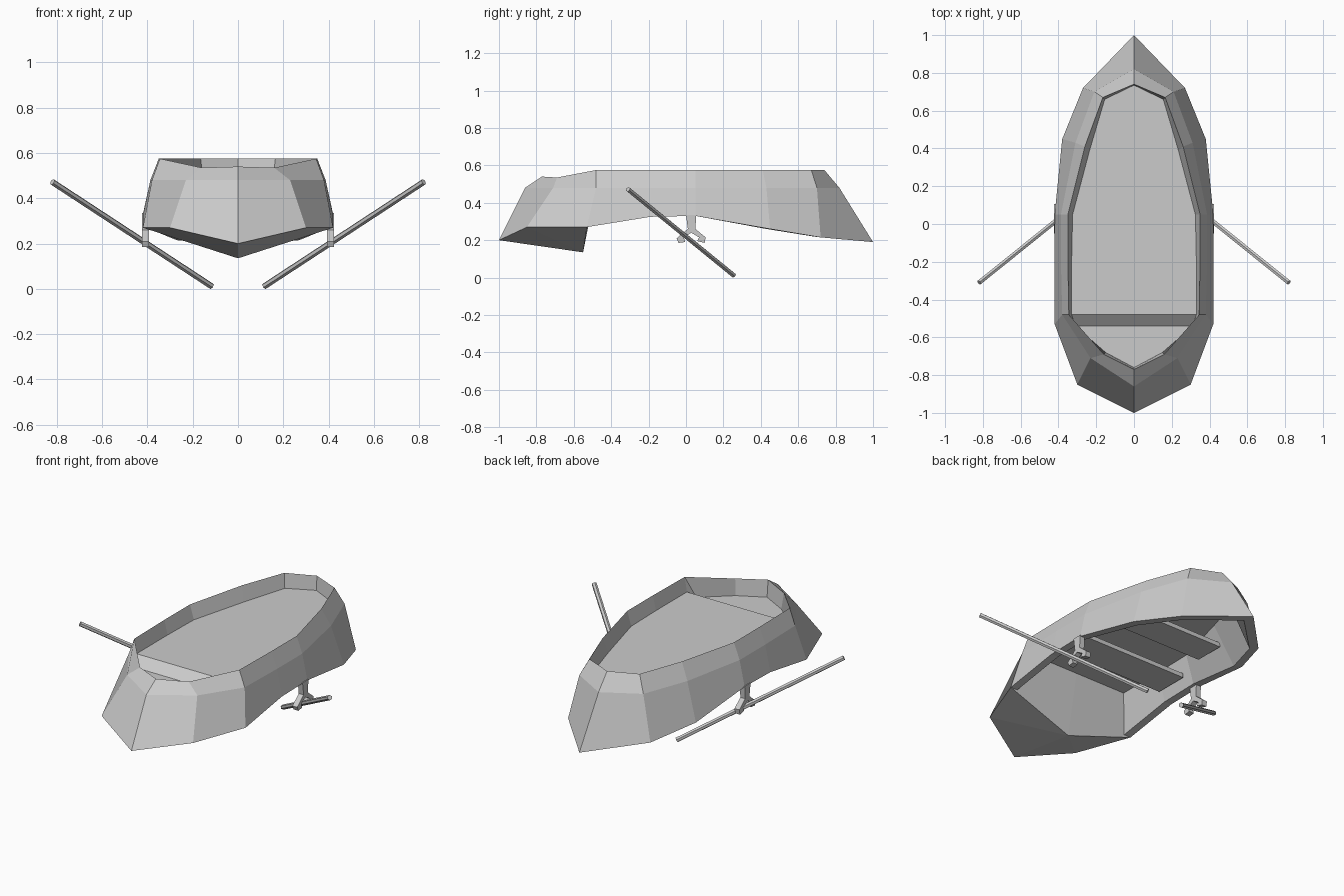
import bpy
from mathutils import Vector

if "Cube" in bpy.data.objects:
    bpy.data.objects.remove(bpy.data.objects["Cube"])


def make(name, verts, faces, mirror=True):
    me = bpy.data.meshes.new(name)
    me.from_pydata(verts, [], faces)
    me.update()
    ob = bpy.data.objects.new(name, me)
    bpy.context.collection.objects.link(ob)
    if mirror:
        ob.modifiers.new("mirror", 'MIRROR').merge_threshold = 0.0005
    return ob


def loft(name, rings):
    n = len(rings[0])
    verts = [p for r in rings for p in r]
    faces = [(r * n + i, r * n + i + 1, (r + 1) * n + i + 1, (r + 1) * n + i)
             for r in range(len(rings) - 1) for i in range(n - 1)]
    return make(name, verts, faces)


def prism(name, profile, x0, x1):
    n = len(profile)
    verts = [(x, y, z) for x in (x0, x1) for y, z in profile]
    faces = [(i, (i + 1) % n, n + (i + 1) % n, n + i) for i in range(n)]
    faces += [tuple(range(n))[::-1], tuple(range(n, 2 * n))]
    return make(name, verts, faces)


# Half outlines of the upturned hull, bow (-y) to stern
gunwale = [(0, -1, .2), (.3, -.85, .27), (.42, -.53, .27), (.42, -.19, .325),
           (.42, .05, .33), (.38, .45, .26), (.27, .72, .215), (0, 1, .19)]
knuckle = [(0, -.86, .48), (.23, -.71, .48), (.38, -.48, .48), (.387, -.19, .48),
           (.387, .05, .48), (.31, .43, .48), (.21, .7, .48), (0, .82, .48)]
top = [(0, -.77, .54), (.16, -.69, .535), (.345, -.48, .575), (.35, -.19, .575),
       (.35, .05, .575), (.26, .41, .575), (.165, .67, .575), (0, .74, .575)]
floor = [(.33, -.48, .49), (.33, -.19, .49), (.325, .05, .49),
         (.235, .39, .49), (.155, .66, .49), (0, .735, .49)]
inner = [(.375, -.53, .27), (.375, -.19, .325), (.375, .05, .33),
         (.34, .43, .26), (.24, .68, .22), (0, .92, .2)]

# Hull shell, recessed rim, gunwale and inner walls
loft("hull_side", [gunwale, knuckle, top])
loft("bottom_rim", [top[2:], floor])
loft("gunwale_rim", [gunwale[2:], inner])
loft("inner_wall", [inner, floor])
make("floor", floor + [(0, -.48, .49)], [range(7)])

# Lower floor in the bow with a step up to the main floor
bow = [(0, -.77, .54), (.16, -.69, .535), (.345, -.48, .575), (.33, -.48, .49),
       (0, -.48, .49), (0, -.54, .44), (.31, -.54, .44), (.15, -.68, .44), (0, -.76, .44)]
make("bow_floor", bow, [(3, 4, 5, 6), (5, 6, 7, 8), (0, 1, 7, 8), (1, 2, 6, 7), (2, 3, 6)])

# Bow deck and the bulkhead behind it
ridge = (0, -.55, .135)
make("bow_deck", gunwale[:3] + [ridge], [(0, 1, 3), (1, 2, 3)])
make("bow_bulkhead", [gunwale[2], ridge, (0, -.48, .49), floor[0]], [(0, 1, 2, 3)])

# Benches across the inside
for name, y0, y1, w in (("front_seat", -.2, 0, .345), ("rear_seat", .2, .38, .285)):
    prism(name, [(y0, .38), (y1, .38), (y1, .405), (y0, .405)], 0, w)

# Forked oar holders
fork = [(0, .335), (.055, .335), (.05, .26), (.105, .215), (.1, .185), (.06, .195),
        (.07, .215), (.028, .24), (-.012, .215), (-.005, .19), (-.04, .185),
        (-.05, .21), (.01, .26)]
prism("oar_holder", fork, .392, .424)

# Slim six-sided oars
a, b = Vector((.82, -.31, .472)), Vector((.117, .255, .012))
bpy.ops.mesh.primitive_cylinder_add(vertices=6, radius=.014, depth=(a - b).length,
                                    location=(a + b) / 2)
oar = bpy.context.object
oar.name = "oar_right"
oar.rotation_euler = (a - b).to_track_quat('Z', 'Y').to_euler()
bpy.ops.object.transform_apply(location=True, rotation=True, scale=True)
oar.name = "oars"
oar.modifiers.new("mirror", 'MIRROR')
